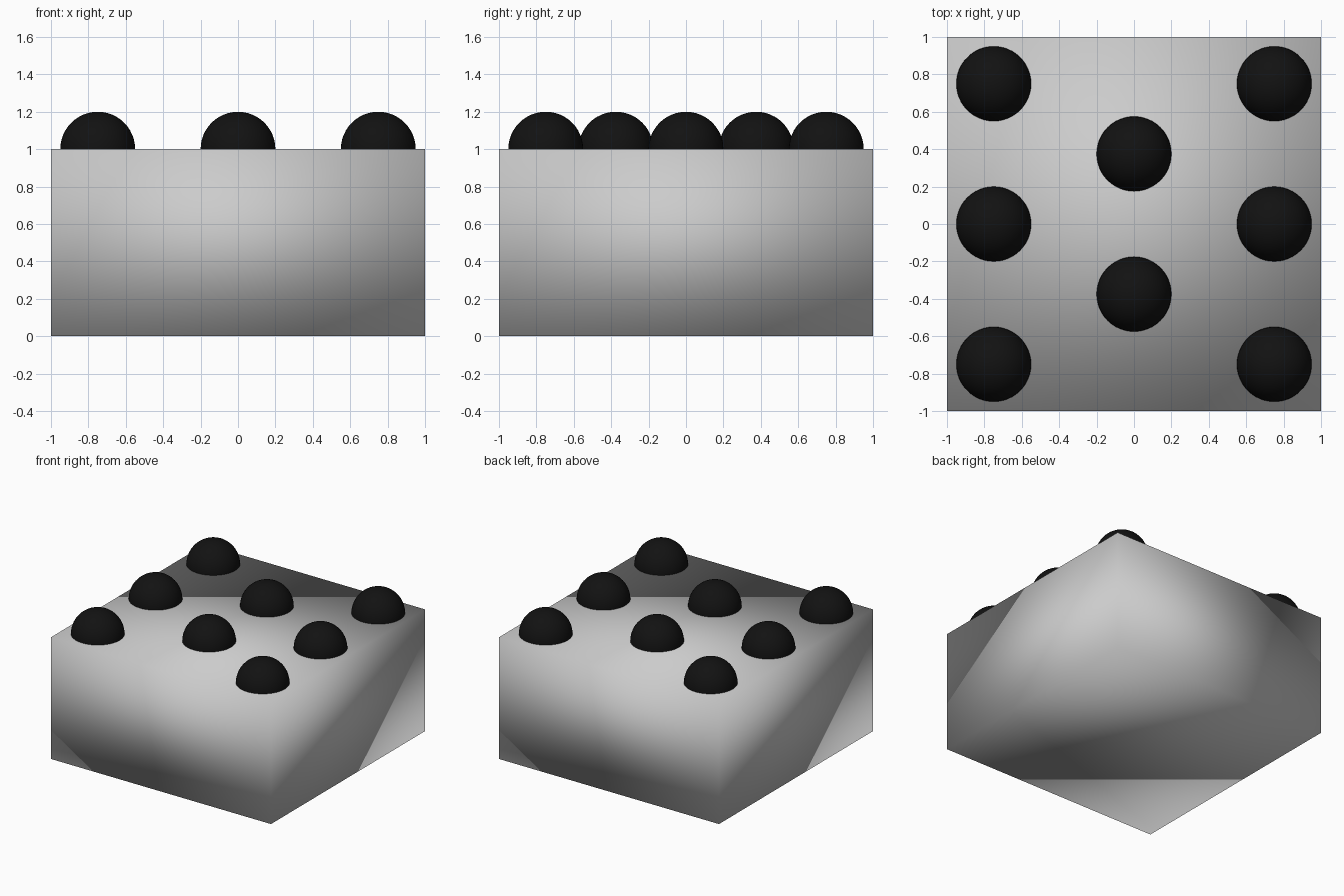
import bpy

if "Cube" in bpy.data.objects:
    bpy.data.objects.remove(bpy.data.objects["Cube"])

# Block: a plain box with smooth-shaded faces
bpy.ops.mesh.primitive_cube_add(size=2, location=(0, 0, 0.5))
block = bpy.context.object
block.name = "block"
block.scale = (1, 1, 0.5)
bpy.ops.object.transform_apply(location=False, rotation=False, scale=True)
bpy.ops.object.shade_smooth()

# Black colour for the dots
black = bpy.data.materials.new("black")
black.diffuse_color = (0.006, 0.006, 0.006, 1)
black.use_nodes = True
black.node_tree.nodes["Principled BSDF"].inputs["Base Color"].default_value = black.diffuse_color

# Dots: spheres half sunk into the top face
spots = [(x, y) for x in (-0.75, 0.75) for y in (-0.75, 0, 0.75)]
spots += [(0, -0.375), (0, 0.375)]
for i, (x, y) in enumerate(spots, 1):
    bpy.ops.mesh.primitive_uv_sphere_add(segments=48, ring_count=24, radius=0.2, location=(x, y, 1))
    dot = bpy.context.object
    dot.name = f"dot_{i}"
    dot.data.materials.append(black)
    bpy.ops.object.shade_smooth()
